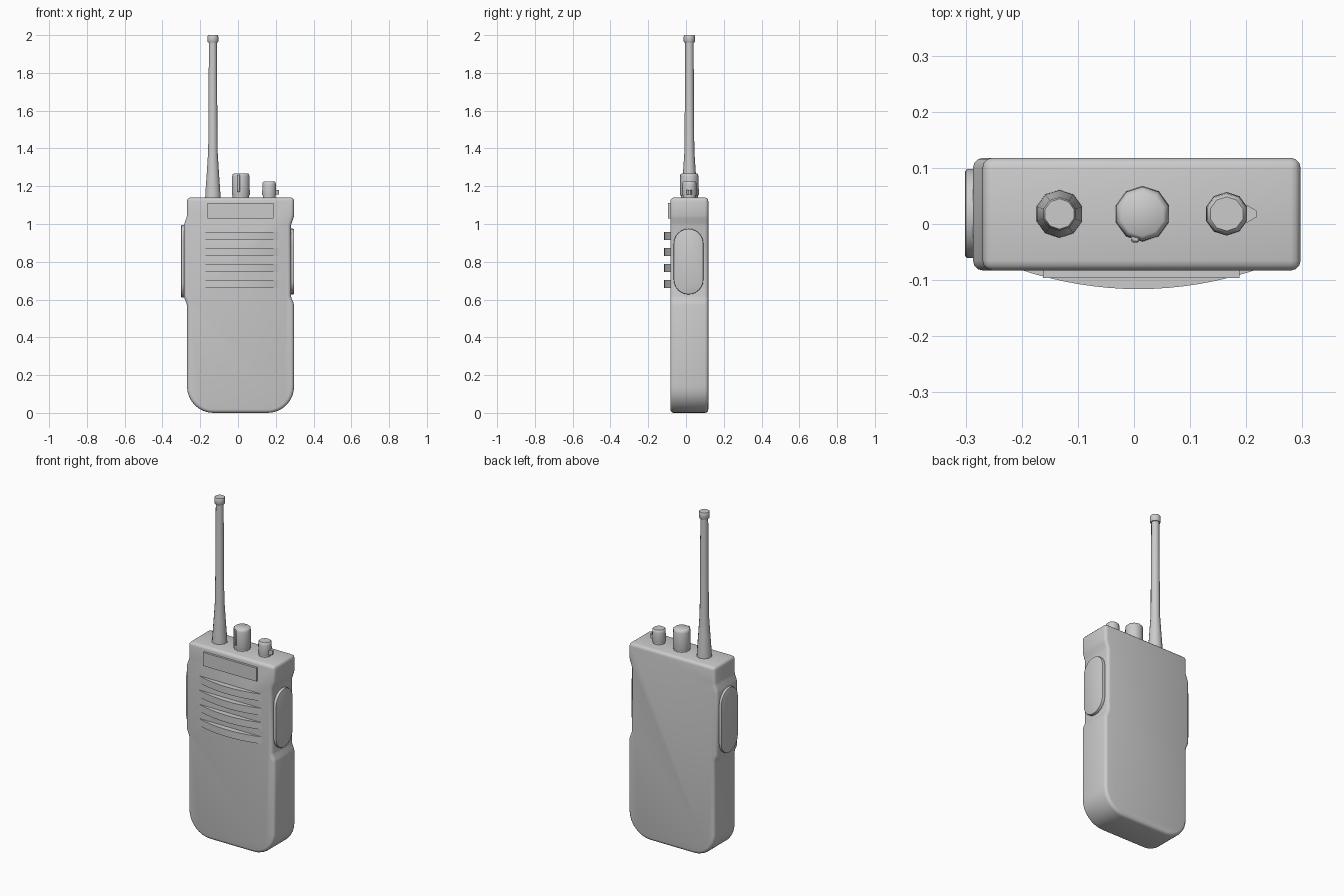
import bpy, bmesh
from math import sin, cos, pi, radians

if "Cube" in bpy.data.objects:
    bpy.data.objects.remove(bpy.data.objects["Cube"])


def finish(name, bm, bevel=0, segments=3):
    bmesh.ops.recalc_face_normals(bm, faces=bm.faces)
    mesh = bpy.data.meshes.new(name)
    bm.to_mesh(mesh)
    bm.free()
    ob = bpy.data.objects.new(name, mesh)
    bpy.context.collection.objects.link(ob)
    bpy.ops.object.select_all(action='DESELECT')
    ob.select_set(True)
    bpy.context.view_layer.objects.active = ob
    if bevel:
        m = ob.modifiers.new("bevel", 'BEVEL')
        m.width, m.segments = bevel, segments
        m.limit_method, m.angle_limit = 'ANGLE', radians(50)
        bpy.ops.object.modifier_apply(modifier=m.name)
    bpy.ops.object.shade_smooth_by_angle(angle=radians(40))
    return ob


def prism(name, pts, axis, lo, hi, bevel=0, segments=3):
    """Extrude a 2D outline along the given axis from lo to hi."""
    place = {'x': lambda a, b, t: (t, a, b),
             'y': lambda a, b, t: (a, t, b),
             'z': lambda a, b, t: (a, b, t)}[axis]
    bm = bmesh.new()
    rings = [[bm.verts.new(place(a, b, t)) for a, b in pts] for t in (lo, hi)]
    for r in rings:
        bm.faces.new(r)
    n = len(pts)
    for i in range(n):
        j = (i + 1) % n
        bm.faces.new((rings[0][i], rings[0][j], rings[1][j], rings[1][i]))
    return finish(name, bm, bevel, segments)


def lathe(name, x, y, profile, sides=10):
    """Turn a (radius, z) profile about a vertical axis."""
    bm = bmesh.new()
    rings = [[bm.verts.new((x + r * cos(2 * pi * i / sides + pi / 2),
                            y + r * sin(2 * pi * i / sides + pi / 2), z))
              for i in range(sides)] for r, z in profile]
    for a, b in zip(rings, rings[1:]):
        for i in range(sides):
            j = (i + 1) % sides
            bm.faces.new((a[i], a[j], b[j], b[i]))
    bm.faces.new(rings[0])
    bm.faces.new(rings[-1])
    return finish(name, bm)


def arc(cx, cy, r, a0, a1, n):
    return [(cx + r * cos(radians(a0 + (a1 - a0) * i / n)),
             cy + r * sin(radians(a0 + (a1 - a0) * i / n))) for i in range(n + 1)]


def rect(a0, a1, b0, b1):
    return [(a0, b0), (a1, b0), (a1, b1), (a0, b1)]


def stadium(a0, a1, b0, b1, n=12):
    r, c = (a1 - a0) / 2, (a0 + a1) / 2
    return arc(c, b0 + r, r, 180, 360, n) + arc(c, b1 - r, r, 0, 180, n)


# body: side grip section is shifted slightly to the left
L, R, rad = -0.27, 0.297, 0.14
outline = arc(L + rad, rad, rad, 180, 270, 8) + arc(R - rad, rad, rad, 270, 360, 8)
outline += [(R, 0.57), (R - 0.004, 0.585), (0.284, 0.605), (0.28, 0.62),
            (0.28, 0.99), (0.284, 1.005), (R - 0.004, 1.03), (R, 1.045), (R, 1.14),
            (L, 1.14), (L, 1.045), (L - 0.004, 1.03), (-0.283, 1.005), (-0.287, 0.99),
            (-0.287, 0.62), (-0.283, 0.605), (L - 0.004, 0.585), (L, 0.57)]
prism("body", outline, 'y', -0.083, 0.118, 0.018)

# side pads
prism("right_pad", stadium(-0.065, 0.092, 0.627, 0.975), 'x', 0.27, 0.297, 0.005, 2)
prism("left_pad", stadium(-0.061, 0.098, 0.61, 0.995), 'x', -0.301, -0.275, 0.005, 2)

# front label plate
prism("front_plate", rect(-0.162, 0.188, 1.03, 1.11), 'y', -0.096, -0.07)

# curved speaker ribs
bow = [(0.008 + 0.215 * t / 8, -0.116 + 0.036 * (t / 8) ** 2) for t in range(-8, 9)]
for i in range(4):
    z = 0.936 - i * 0.0847
    prism(f"speaker_rib_{i + 1}", bow, 'z', z - 0.021, z + 0.021)

# antenna and its cap
lathe("antenna", -0.133, 0.018, [(0.043, 1.13), (0.042, 1.16), (0.034, 1.27),
                                 (0.026, 1.39), (0.022, 1.97)])
lathe("antenna_cap", -0.133, 0.018, [(0.026, 1.96), (0.03, 1.966), (0.03, 1.993), (0.027, 2.0)])


# top knobs on narrow collars
def knob(name, x, r, top):
    lathe(name + "_collar", x, 0.018, [(r * 0.9, 1.13), (r * 0.9, 1.155)])
    lathe(name, x, 0.018, [(r * 0.97, 1.15), (r, 1.156), (r * 0.97, top - 0.016),
                           (r * 0.91, top - 0.005), (r * 0.78, top)])


knob("volume_knob", 0.015, 0.05, 1.268)
knob("channel_knob", 0.165, 0.039, 1.225)

# knob pointers
prism("volume_marker", rect(-0.005, 0.01, 1.17, 1.262), 'y', -0.033, -0.018, 0.003, 1)
prism("channel_pointer", [(0.19, 0.003), (0.203, 0.003), (0.218, 0.012),
                          (0.218, 0.024), (0.203, 0.033), (0.19, 0.033)], 'z', 1.155, 1.18)
